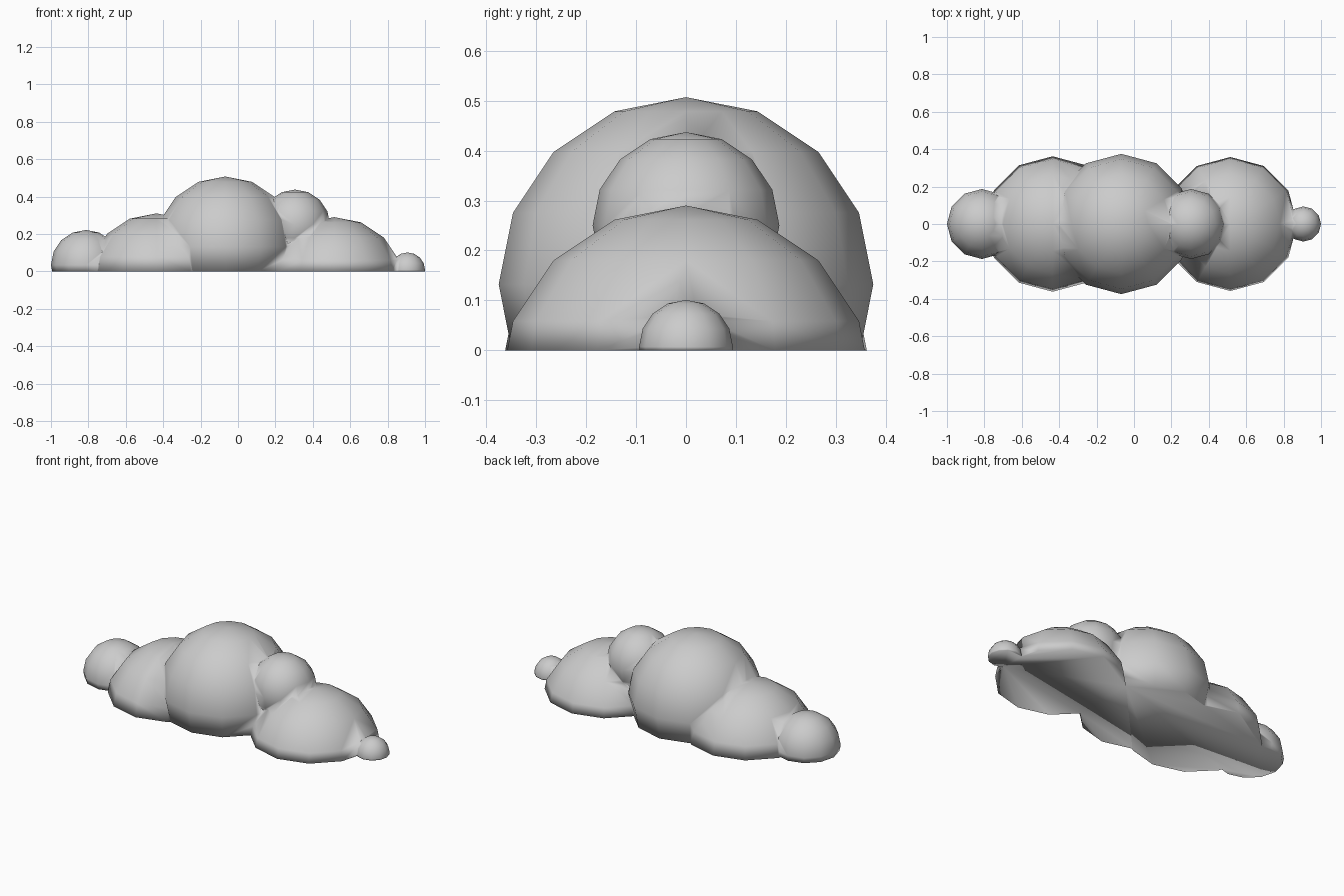
import bpy
import bmesh

if "Cube" in bpy.data.objects:
    bpy.data.objects.remove(bpy.data.objects["Cube"])

# Puffs: x, centre z, radius
PUFFS = [
    (-0.068, 0.132, 0.375),   # tall middle puff
    (-0.435, -0.065, 0.375),  # left puff
    (0.515, -0.085, 0.375),   # right puff
    (0.305, 0.250, 0.187),    # upper small puff
    (-0.813, 0.034, 0.187),   # left end puff
    (0.906, 0.007, 0.094),    # right end puff
]


def add_puff(x, z, r):
    bpy.ops.mesh.primitive_uv_sphere_add(
        segments=12, ring_count=8, radius=r, location=(x, 0, z))
    return bpy.context.object


# Merge all puffs into one cloud
cloud = add_puff(*PUFFS[0])
cloud.name = "cloud"
for p in PUFFS[1:]:
    puff = add_puff(*p)
    mod = cloud.modifiers.new("merge", 'BOOLEAN')
    mod.operation = 'UNION'
    mod.solver = 'EXACT'
    mod.object = puff
    bpy.context.view_layer.objects.active = cloud
    bpy.ops.object.modifier_apply(modifier=mod.name)
    bpy.data.objects.remove(puff)

# Slice the underside flat at ground level and cap it
cloud.data.transform(cloud.matrix_world)
cloud.location = (0, 0, 0)
bm = bmesh.new()
bm.from_mesh(cloud.data)
bmesh.ops.remove_doubles(bm, verts=bm.verts, dist=0.0005)
cut = bmesh.ops.bisect_plane(
    bm, geom=bm.verts[:] + bm.edges[:] + bm.faces[:],
    plane_co=(0, 0, 0), plane_no=(0, 0, 1), clear_inner=True)
rim = [e for e in cut["geom_cut"] if isinstance(e, bmesh.types.BMEdge)]
bmesh.ops.contextual_create(bm, geom=rim)
bmesh.ops.holes_fill(bm, edges=[e for e in bm.edges if e.is_boundary], sides=0)
bmesh.ops.recalc_face_normals(bm, faces=bm.faces)

# Soft shading everywhere, including the creases and the base
for f in bm.faces:
    f.smooth = True
bm.to_mesh(cloud.data)
bm.free()
